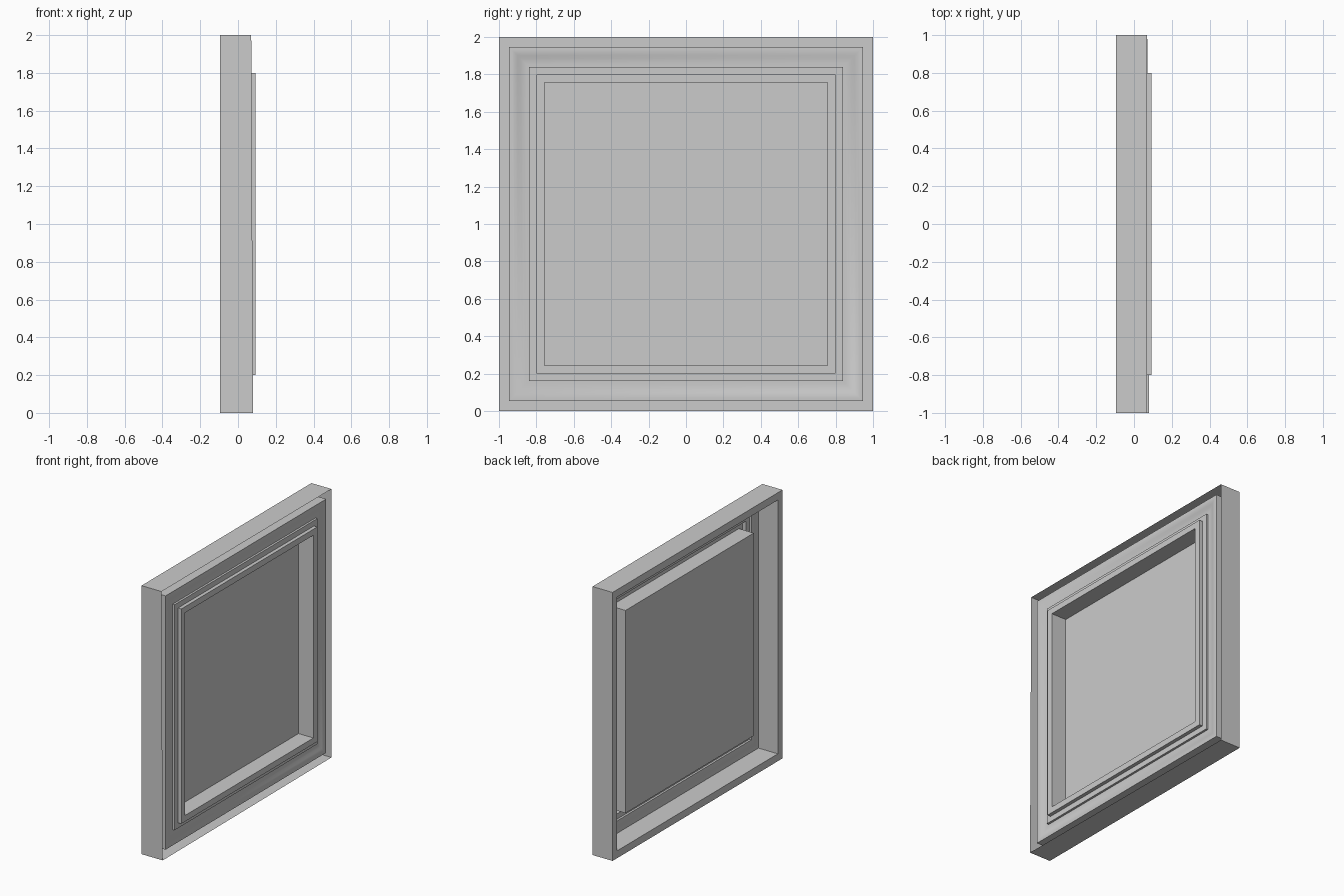
import bpy, bmesh

if "Cube" in bpy.data.objects:
    bpy.data.objects.remove(bpy.data.objects["Cube"])

# Panel faces +x. Profile points: (half-size of square ring, x position)
profile = [
    (1.00, 0.07), (1.00, -0.095),            # outer wall, open at the front
    (0.945, -0.095), (0.945, 0.065),         # back ring and channel wall
    (0.93, 0.066), (0.915, 0.064), (0.90, 0.059), (0.885, 0.054),
    (0.87, 0.051), (0.855, 0.050), (0.84, 0.050),   # moulding sweep
    (0.84, 0.066), (0.80, 0.066),            # lower step
    (0.80, 0.093), (0.755, 0.093),           # raised lip
    (0.755, -0.03),                          # recess wall
]
corners = [(-1, -1), (1, -1), (1, 1), (-1, 1)]

bm = bmesh.new()
rings = [[bm.verts.new((x, r * sy, 1 + r * sz)) for sy, sz in corners]
         for r, x in profile]

# One corner of the outer wall sits slightly further forward
rings[0][0].co.x = 0.08

# Bridge the rings, then close the recess with the flat panel
for a, b in zip(rings, rings[1:]):
    for i in range(4):
        j = (i + 1) % 4
        bm.faces.new((a[i], a[j], b[j], b[i]))
bm.faces.new(rings[-1])

mesh = bpy.data.meshes.new("framed_panel")
bm.to_mesh(mesh)
bm.free()
panel = bpy.data.objects.new("framed_panel", mesh)
bpy.context.collection.objects.link(panel)

# Smooth moulding, sharp steps
bpy.context.view_layer.objects.active = panel
panel.select_set(True)
bpy.ops.object.shade_smooth_by_angle()
